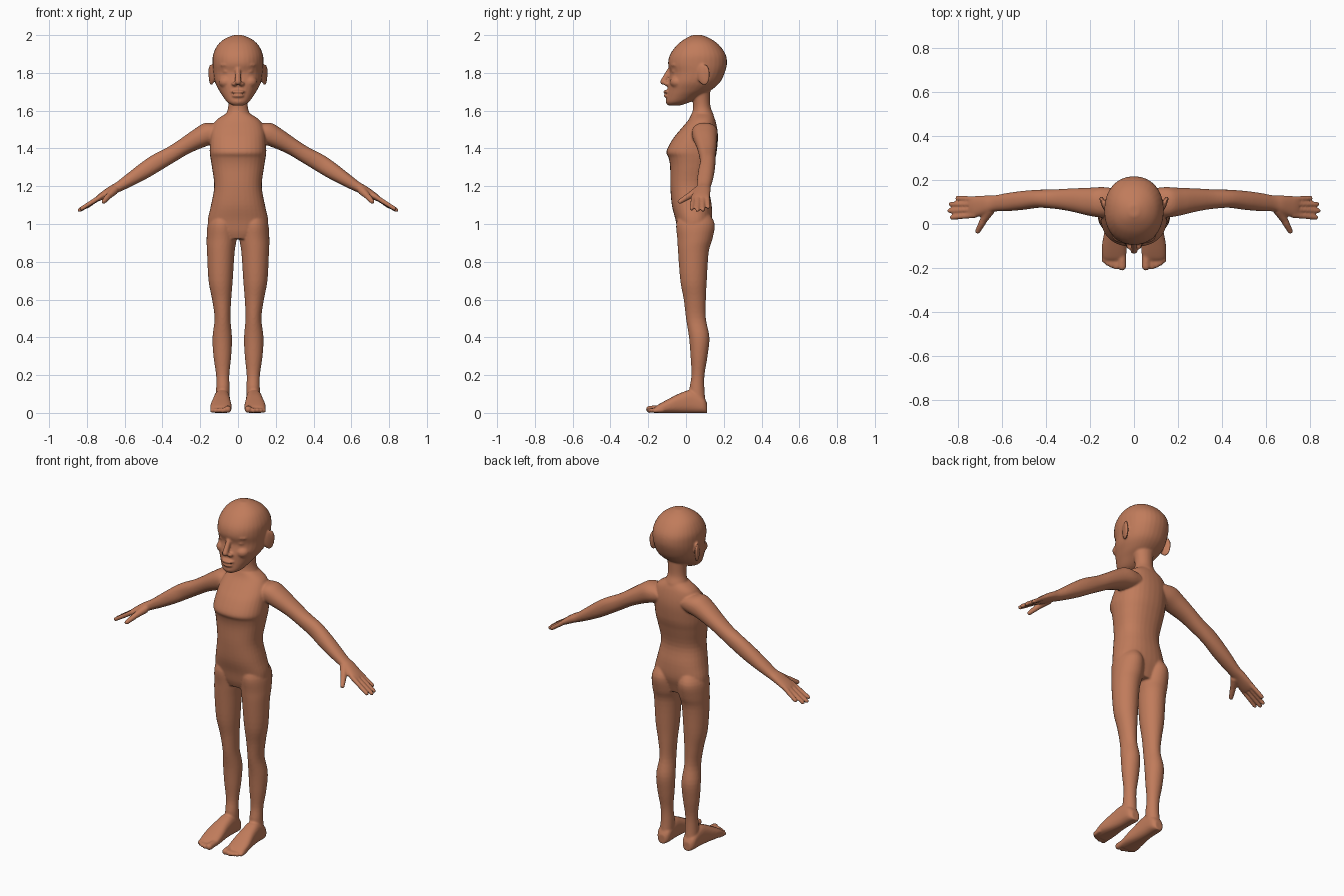
import bpy, bmesh, math
from mathutils import Vector, Matrix

bm = bmesh.new()
X, Y, Z = Vector((1, 0, 0)), Vector((0, 1, 0)), Vector((0, 0, 1))


def spline(rows, k=4):
    """Catmull-Rom interpolation of rows of numbers."""
    out = []
    for i in range(len(rows) - 1):
        p = [rows[max(0, min(len(rows) - 1, i + j))] for j in (-1, 0, 1, 2)]
        for s in range(k):
            t = s / k
            out.append([0.5 * (2 * b + (c - a) * t + (2 * a - 5 * b + 4 * c - d) * t * t
                        + (3 * b - a - 3 * c + d) * t ** 3) for a, b, c, d in zip(*p)])
    return out + [list(rows[-1])]


def loft(rings, p=2.0, n=32):
    """Closed skin through rings given as (centre, axis u, axis v)."""
    loops = []
    for c, u, v in rings:
        loop = []
        for i in range(n):
            a = 2 * math.pi * i / n
            cu = math.copysign(abs(math.cos(a)) ** (2 / p), math.cos(a))
            cv = math.copysign(abs(math.sin(a)) ** (2 / p), math.sin(a))
            loop.append(bm.verts.new(c + u * cu + v * cv))
        loops.append(loop)
    for a, b in zip(loops, loops[1:]):
        for i in range(n):
            bm.faces.new((a[i], a[(i + 1) % n], b[(i + 1) % n], b[i]))
    bm.faces.new(loops[0][::-1])
    bm.faces.new(loops[-1])


def column(rows, p=2.0):
    """Upright loft from rows of z, x min, x max, y front, y back."""
    loft([(Vector(((x0 + x1) / 2, (y0 + y1) / 2, z)), X * (x1 - x0) / 2, Y * (y1 - y0) / 2)
          for z, x0, x1, y0, y1 in spline(rows)], p)


def centred(rows, p=2.0):
    column([(z, -w, w, y0, y1) for z, w, y0, y1 in rows], p)


def tube(a, b, ra, rb):
    """Tapered finger with a rounded tip."""
    a, b = Vector(a), Vector(b)
    d = (b - a).normalized()
    u = d.orthogonal().normalized()
    v = d.cross(u)
    rings = [(a, u * ra, v * ra)]
    end = b - d * rb
    for i in range(6):
        q = math.pi / 2 * i / 5.2
        r = rb * math.cos(q)
        rings.append((end + d * rb * math.sin(q), u * r, v * r))
    loft(rings, n=14)


def blob(c, r, turn=0.0, tilt=0.0):
    m = (Matrix.Translation(c) @ Matrix.Rotation(turn, 4, 'Z')
         @ Matrix.Rotation(tilt, 4, 'X') @ Matrix.Diagonal((*r, 1)))
    bmesh.ops.create_uvsphere(bm, u_segments=24, v_segments=14, radius=1, matrix=m)


# leg
column([(1.06, .03, .13, -.03, .12), (1.0, .012, .16, -.052, .152), (.92, .008, .166, -.046, .14),
        (.85, .018, .164, -.042, .12), (.7, .028, .156, -.03, .11), (.6, .036, .137, -.012, .105),
        (.5, .04, .124, 0, .105), (.4, .032, .135, .016, .124), (.3, .036, .13, .024, .114),
        (.2, .046, .116, .029, .098), (.12, .044, .116, .018, .098), (.03, .045, .12, .03, .106)])

# foot, running forward, with flat sole
foot = [(.112, .06, .105, .05), (.09, .044, .122, .085), (.03, .042, .127, .12),
        (-.03, .04, .134, .105), (-.1, .034, .146, .07), (-.15, .036, .144, .042), (-.165, .045, .135, .03)]
loft([(Vector(((x0 + x1) / 2, y, h / 2 - .001)), X * (x1 - x0) / 2, Z * (h / 2 + .001))
      for y, x0, x1, h in spline(foot)], 2.6)
# toes
for x, y, r in ((.054, -.212, .019), (.081, -.208, .0135), (.102, -.2, .013),
                (.12, -.19, .0125), (.136, -.177, .012)):
    tube((x, -.12, r + .004), (x, y, r - .001), r, r)

# arm: x, z, front y, back y, half thickness
arm = [(.08, 1.49, .04, .16, .05), (.14, 1.482, .03, .168, .063), (.2, 1.457, .037, .165, .055),
       (.28, 1.413, .056, .162, .045), (.35, 1.37, .068, .158, .043), (.43, 1.325, .074, .156, .046),
       (.5, 1.28, .065, .151, .043), (.57, 1.235, .059, .142, .035), (.63, 1.198, .057, .131, .027),
       (.67, 1.178, .046, .13, .024), (.72, 1.148, .03, .127, .019), (.745, 1.132, .031, .122, .014)]
loft([(Vector((x, (y0 + y1) / 2, z)), Vector((.54, 0, .84)) * h, Y * (y1 - y0) / 2)
      for x, z, y0, y1, h in spline(arm)], 2.2)
# fingers and thumb
for y, tip in ((.112, (.812, .118, 1.084)), (.089, (.842, .09, 1.07)),
               (.065, (.848, .06, 1.068)), (.041, (.837, .029, 1.076))):
    tube((.72, y, 1.149), tip, .0135, .0115)
tube((.655, .065, 1.178), (.695, .0, 1.138), .024, .016)
tube((.688, .01, 1.145), (.716, -.042, 1.112), .017, .0125)

# ear, eye, brow, cheek, nostril
blob((.139, .092, 1.79), (.011, .036, .056), turn=-.35, tilt=.15)
blob((.147, .108, 1.805), (.009, .018, .04), turn=-.35, tilt=.15)
blob((.054, -.058, 1.808), (.028, .018, .013), turn=.2)
blob((.054, -.056, 1.842), (.044, .026, .013), turn=.25)
blob((.062, -.045, 1.752), (.04, .04, .034))
blob((.019, -.102, 1.742), (.015, .015, .012))

# mirror all of the side parts
copy = bmesh.ops.duplicate(bm, geom=bm.verts[:] + bm.edges[:] + bm.faces[:])
for v in copy["geom"]:
    if isinstance(v, bmesh.types.BMVert):
        v.co.x *= -1

# torso
centred([(.92, .10, -.03, .11), (.96, .15, -.044, .122), (1.02, .16, -.055, .138), (1.1, .143, -.075, .136),
         (1.2, .126, -.083, .122), (1.3, .138, -.084, .142), (1.35, .146, -.092, .156),
         (1.385, .15, -.104, .163), (1.45, .147, -.07, .169), (1.5, .14, -.03, .166),
         (1.55, .115, .012, .155), (1.585, .062, .03, .14)], 2.3)
# neck
centred([(1.5, .075, .03, .15), (1.57, .066, .03, .148), (1.62, .052, .038, .13),
         (1.68, .055, .032, .128), (1.74, .07, .02, .13)])
# head
centred([(1.628, .028, -.095, -.03), (1.645, .057, -.105, .02), (1.68, .083, -.102, .08),
         (1.71, .102, -.099, .135), (1.75, .122, -.095, .18), (1.8, .131, -.084, .205),
         (1.85, .135, -.095, .217), (1.9, .131, -.083, .209), (1.95, .106, -.045, .173),
         (1.982, .067, -.002, .128), (2.0, .022, .035, .085)], 2.15)
# nose, lips, chin
tube((0, -.078, 1.83), (0, -.128, 1.738), .013, .017)
blob((0, -.1, 1.7), (.038, .021, .01))
blob((0, -.098, 1.679), (.033, .02, .011))
blob((0, -.088, 1.65), (.03, .02, .02))

bmesh.ops.recalc_face_normals(bm, faces=bm.faces[:])
mesh = bpy.data.meshes.new("body")
bm.to_mesh(mesh)
bm.free()
body = bpy.data.objects.new("body", mesh)
bpy.context.collection.objects.link(body)

skin = bpy.data.materials.new("warm brown skin")
skin.diffuse_color = (0.53, 0.2, 0.105, 1)
mesh.materials.append(skin)
for f in mesh.polygons:
    f.use_smooth = True

# fuse the parts into one smooth skin
fuse = body.modifiers.new("fuse", 'REMESH')
fuse.mode = 'VOXEL'
fuse.voxel_size = 0.0055
fuse.use_smooth_shade = True
soft = body.modifiers.new("soften", 'SMOOTH')
soft.factor = 0.5
soft.iterations = 5
